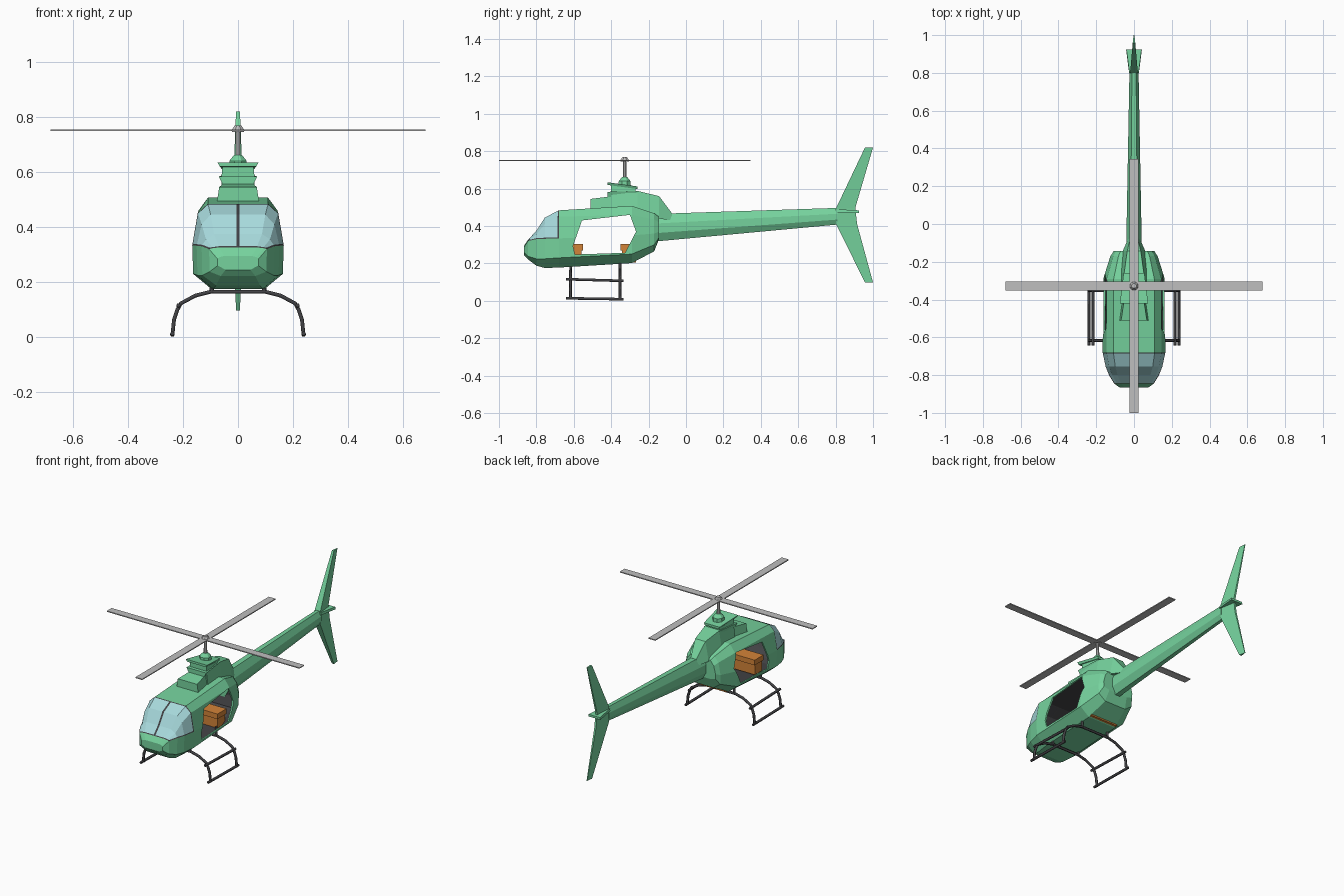
import bpy
import bmesh
from math import cos, sin, tau

cube = bpy.data.objects.get("Cube")
if cube:
    bpy.data.objects.remove(cube, do_unlink=True)


def material(name, rgb):
    mat = bpy.data.materials.new(name)
    mat.use_nodes = True
    mat.diffuse_color = (*rgb, 1)
    mat.node_tree.nodes["Principled BSDF"].inputs["Base Color"].default_value = (*rgb, 1)
    return mat


GREEN = material("mint_green", (0.18, 0.65, 0.34))
GLASS = material("pale_blue_glass", (0.39, 0.70, 0.72))
DARK = material("dark_grey", (0.055, 0.055, 0.06))
GREY = material("light_grey", (0.52, 0.52, 0.52))
ORANGE = material("orange", (0.65, 0.23, 0.04))


def add(name, mesh, *mats):
    for mat in mats:
        mesh.materials.append(mat)
    obj = bpy.data.objects.new(name, mesh)
    bpy.context.collection.objects.link(obj)
    return obj


def loft_bm(rings):
    """Skin a list of equal-length point rings and cap both ends."""
    bm = bmesh.new()
    loops = [[bm.verts.new(p) for p in ring] for ring in rings]
    n = len(loops[0])
    for a, b in zip(loops, loops[1:]):
        for i in range(n):
            j = (i + 1) % n
            bm.faces.new((a[i], a[j], b[j], b[i]))
    bm.faces.new(loops[0])
    bm.faces.new(loops[-1])
    bmesh.ops.recalc_face_normals(bm, faces=bm.faces)
    return bm


def finish(name, bm, *mats):
    mesh = bpy.data.meshes.new(name)
    bm.to_mesh(mesh)
    bm.free()
    return add(name, mesh, *mats)


def loft(name, rings, mat):
    return finish(name, loft_bm(rings), mat)


def box(name, x, y0, y1, z0, z1, mat):
    return loft(name, [[(-x, y, z0), (x, y, z0), (x, y, z1), (-x, y, z1)]
                       for y in (y0, y1)], mat)


def slab(y, z0, z1, wide, narrow):
    """Cross-section with a wide base and a narrower top."""
    return [(-wide, y, z0), (wide, y, z0), (narrow, y, z1), (-narrow, y, z1)]


def turned(name, profile, y, mat, sides=8):
    return loft(name, [[(r * cos(tau * (i + .5) / sides), y + r * sin(tau * (i + .5) / sides), z)
                        for i in range(sides)] for r, z in profile], mat)


def tube(name, points, radius=0.008):
    curve = bpy.data.curves.new(name, 'CURVE')
    curve.dimensions = '3D'
    curve.bevel_depth = radius
    curve.bevel_resolution = 1
    curve.use_fill_caps = True
    spline = curve.splines.new('POLY')
    spline.points.add(len(points) - 1)
    for p, co in zip(spline.points, points):
        p.co = (*co, 1)
    temp = bpy.data.objects.new(name + "_path", curve)
    bpy.context.collection.objects.link(temp)
    graph = bpy.context.evaluated_depsgraph_get()
    mesh = bpy.data.meshes.new_from_object(temp.evaluated_get(graph))
    bpy.data.objects.remove(temp, do_unlink=True)
    mesh.materials.clear()
    return add(name, mesh, DARK)


# Fuselage: y, half width, then heights of floor, chine, belt, shoulder, roof
stations = [
    (-.866, .075, .245, .26, .285, .291, .295),
    (-.845, .105, .222, .238, .32, .323, .326),
    (-.80, .132, .188, .225, .33, .355, .375),
    (-.755, .150, .176, .225, .332, .41, .445),
    (-.68, .166, .178, .23, .334, .45, .484),
    (-.29, .163, .202, .25, .35, .46, .508),
    (-.17, .125, .265, .30, .36, .435, .468),
    (-.144, .108, .33, .34, .37, .42, .45),
]
rings = []
for y, w, floor, chine, belt, shoulder, roof in stations:
    side = [(.6 * w, y, floor), (.98 * w, y, chine), (w, y, belt),
            (.88 * w, y, shoulder), (.66 * w, y, roof)]
    rings.append([(0, y, floor)] + side + [(0, y, roof)]
                 + [(-x, yy, z) for x, yy, z in reversed(side)])
bm = loft_bm(rings)

# Windscreen: each half is inset to leave a dark frame and centre post
for sign in (-1, 1):
    pane = []
    for f in bm.faces:
        c = f.calc_center_median()
        low = min(v.co.z for v in f.verts)
        if -.845 < c.y < -.68 and low > .31 and c.x * sign > 0:
            pane.append(f)
    rim = bmesh.ops.inset_region(bm, faces=pane, thickness=.006, use_boundary=True,
                                 use_even_offset=True)["faces"]
    for f in pane:
        f.material_index = 1
    for f in rim:
        f.material_index = 2
fuselage = finish("fuselage", bm, GREEN, GLASS, DARK)

# Hollow cabin with a door opening through both sides
doorway = [(-.604, .294), (-.594, .248), (-.326, .257), (-.267, .37),
           (-.30, .46), (-.556, .43)]
cutter = loft("door_cutter", [[(x, y, z) for y, z in doorway] for x in (-.4, .4)], GREEN)
cutter.hide_render = True
shell = fuselage.modifiers.new("shell", 'SOLIDIFY')
shell.thickness = .01
shell.offset = -1
shell.material_offset = 2
cut = fuselage.modifiers.new("doors", 'BOOLEAN')
cut.object = cutter
cut.operation = 'DIFFERENCE'
cut.solver = 'EXACT'
cut.use_self = True
graph = bpy.context.evaluated_depsgraph_get()
hollow = bpy.data.meshes.new_from_object(fuselage.evaluated_get(graph))
fuselage.modifiers.clear()
fuselage.data = hollow
bpy.data.objects.remove(cutter, do_unlink=True)

# Seats
for label, y0, y1 in (("front", -.64, -.55), ("rear", -.35, -.26)):
    box(label + "_seat_base", .095, y0 + .008, y1 - .008, .205, .275, ORANGE)
    box(label + "_seat_cushion", .10, y0, y1, .27, .303, ORANGE)

# Engine housing on the roof
loft("engine_cowl", [slab(-.40, .495, .588, .068, .056), slab(-.26, .495, .588, .068, .052),
                     slab(-.144, .44, .56, .06, .036), slab(-.075, .43, .468, .03, .02)], GREEN)
loft("air_intake", [slab(-.51, .495, .545, .076, .068), slab(-.39, .495, .56, .06, .05)], GREEN)
loft("intake_step", [slab(-.42, .555, .583, .055, .07), slab(-.26, .555, .588, .05, .055)], GREEN)
loft("upper_housing", [slab(-.40, .58, .625, .06, .056), slab(-.27, .58, .61, .05, .045)], GREEN)
loft("roof_plate", [slab(-.42, .62, .634, .066, .075), slab(-.26, .598, .612, .05, .055)], GREEN)

# Main rotor
ROTOR_Y = -.328
turned("mast_collar", [(.036, .61), (.034, .64), (.015, .662)], ROTOR_Y, GREEN)
turned("mast", [(.011, .65), (.009, .755)], ROTOR_Y, GREY)
turned("rotor_hub", [(.024, .745), (.024, .753), (.013, .768)], ROTOR_Y, GREY)
box("cross_blade", .68, ROTOR_Y - .024, ROTOR_Y + .024, .748, .754, GREY)
box("long_blade", .024, -1, .344, .748, .754, GREY)

# Tail boom
boom = []
for y, w, z0, z1 in ((-.16, .042, .318, .465), (.81, .024, .408, .497)):
    h = z1 - z0
    half = [(.4 * w, y, z0), (w, y, z0 + .3 * h), (w, y, z0 + .65 * h), (.45 * w, y, z1)]
    boom.append(half + [(-x, yy, z) for x, yy, z in reversed(half)])
loft("tail_boom", boom, GREEN)

# Tail fin: height, leading edge, trailing edge, half thickness
fin = []
for z, y0, y1, t in ((.098, .957, 1, .007), (.41, .803, .915, .02),
                     (.497, .803, .905, .02), (.82, .957, 1, .007)):
    fin.append([(-t, y0, z), (t, y0, z), (.3 * t, y1, z), (-.3 * t, y1, z)])
loft("tail_fin", fin, GREEN)
loft("tail_plate", [slab(.80, .474, .49, .026, .024), slab(.925, .47, .484, .042, .04)], GREEN)

# Landing gear
arch = [(.10, .165), (.155, .151), (.207, .123), (.22, .10), (.232, .065), (.238, .008)]
for label, y, top in (("front", -.617, .19), ("rear", -.353, .21)):
    tube(label + "_cross_tube", [(-x, y, z) for x, z in reversed(arch)]
         + [(x, y, z) for x, z in arch])
    for side, s in (("left", 1), ("right", -1)):
        tube(f"{label}_{side}_strut", [(s * .095, y, .16), (s * .095, y, top + .012)])
for side, s in (("left", 1), ("right", -1)):
    tube(side + "_skid", [(s * .238, -.642, .014), (s * .238, -.335, .009)])
    tube(side + "_step", [(s * .216, -.642, .116), (s * .216, -.335, .107)])
